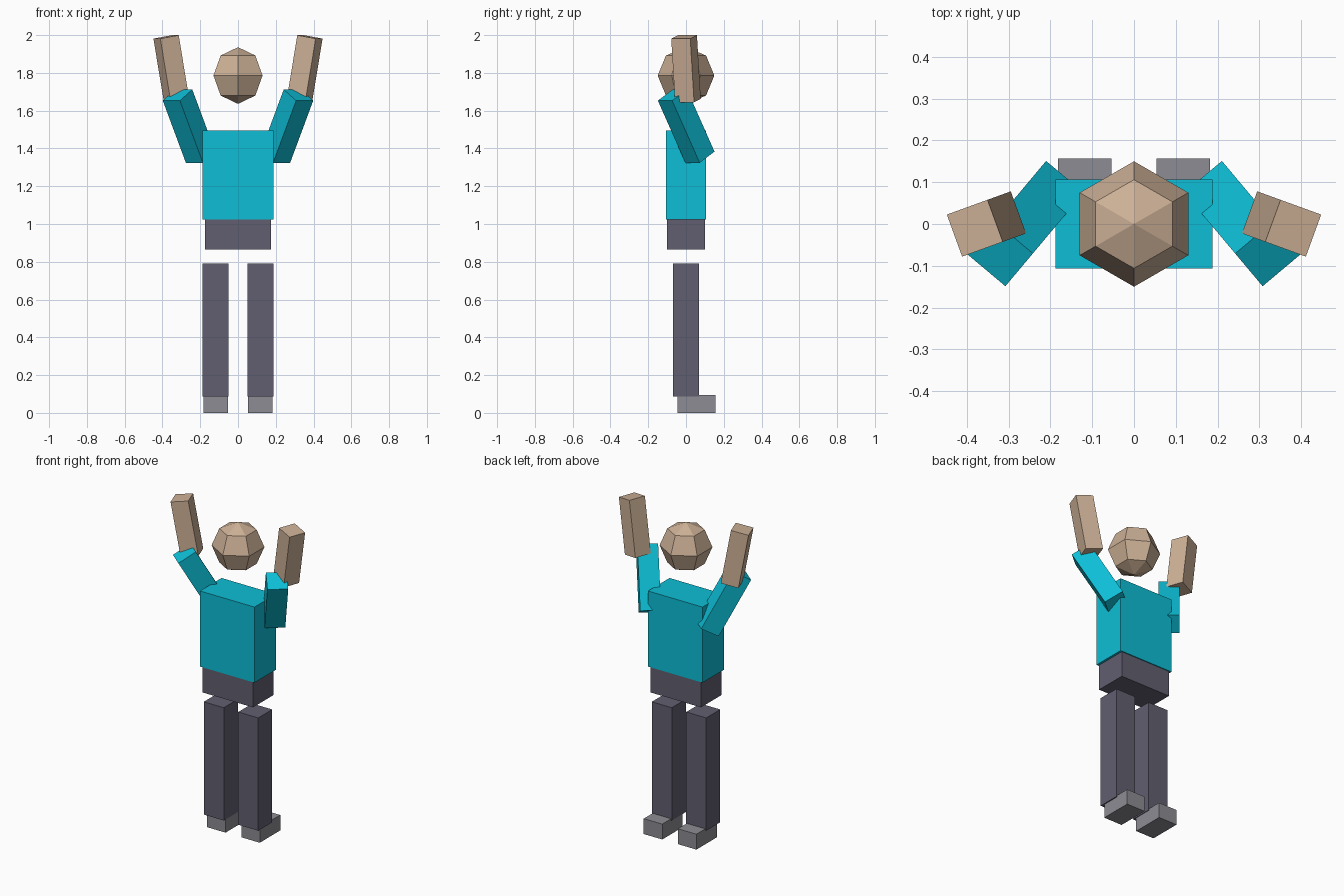
import bpy
import bmesh
from math import radians
from mathutils import Euler, Matrix, Vector

default = bpy.data.objects.get("Cube")
if default:
    bpy.data.objects.remove(default, do_unlink=True)


def material(name, rgb):
    mat = bpy.data.materials.new(name)
    mat.use_nodes = True
    color = (*rgb, 1.0)
    mat.diffuse_color = color
    mat.node_tree.nodes["Principled BSDF"].inputs["Base Color"].default_value = color
    return mat


teal = material("teal_cloth", (0.004, 0.515, 0.672))
skin = material("skin", (0.604, 0.434, 0.305))
dark = material("dark_cloth", (0.120, 0.114, 0.162))
grey = material("grey_shoe", (0.262, 0.262, 0.292))


def finish(name, bm, mat):
    bmesh.ops.recalc_face_normals(bm, faces=bm.faces)
    mesh = bpy.data.meshes.new(name)
    bm.to_mesh(mesh)
    bm.free()
    mesh.materials.append(mat)
    obj = bpy.data.objects.new(name, mesh)
    bpy.context.collection.objects.link(obj)


def box(name, center, size, mat, angles=(0, 0, 0), side=1):
    """Flat-faced block; side=-1 mirrors it across x = 0."""
    bm = bmesh.new()
    bmesh.ops.create_cube(bm, size=1)
    turn = Euler([radians(a) for a in angles]).to_matrix().to_4x4()
    mirror = Matrix.Diagonal((side, 1, 1, 1))
    place = mirror @ Matrix.Translation(center) @ turn @ Matrix.Diagonal((*size, 1))
    bmesh.ops.transform(bm, matrix=place, verts=bm.verts)
    finish(name, bm, mat)


# Body
box("torso", (0, 0, 1.26), (0.376, 0.212, 0.472), teal)
box("hips", (0, 0, 0.944), (0.348, 0.2, 0.16), dark)

# Low-poly head
bm = bmesh.new()
bmesh.ops.create_uvsphere(bm, u_segments=6, v_segments=4, radius=0.15)
bmesh.ops.translate(bm, verts=bm.verts, vec=Vector((0, 0, 1.786)))
finish("head", bm, skin)

# Paired limbs
for prefix, side in (("left", 1), ("right", -1)):
    box(prefix + "_upper_arm", (0.259, 0.001, 1.518), (0.118, 0.118, 0.38),
        teal, (30, 0, 40), side)
    box(prefix + "_forearm", (0.353, 0, 1.822), (0.105, 0.107, 0.342),
        skin, (0, 10, -20), side)
    box(prefix + "_leg", (0.119, 0, 0.438), (0.138, 0.138, 0.704), dark, side=side)
    box(prefix + "_foot", (0.118, 0.056, 0.048), (0.128, 0.202, 0.096), grey, side=side)
